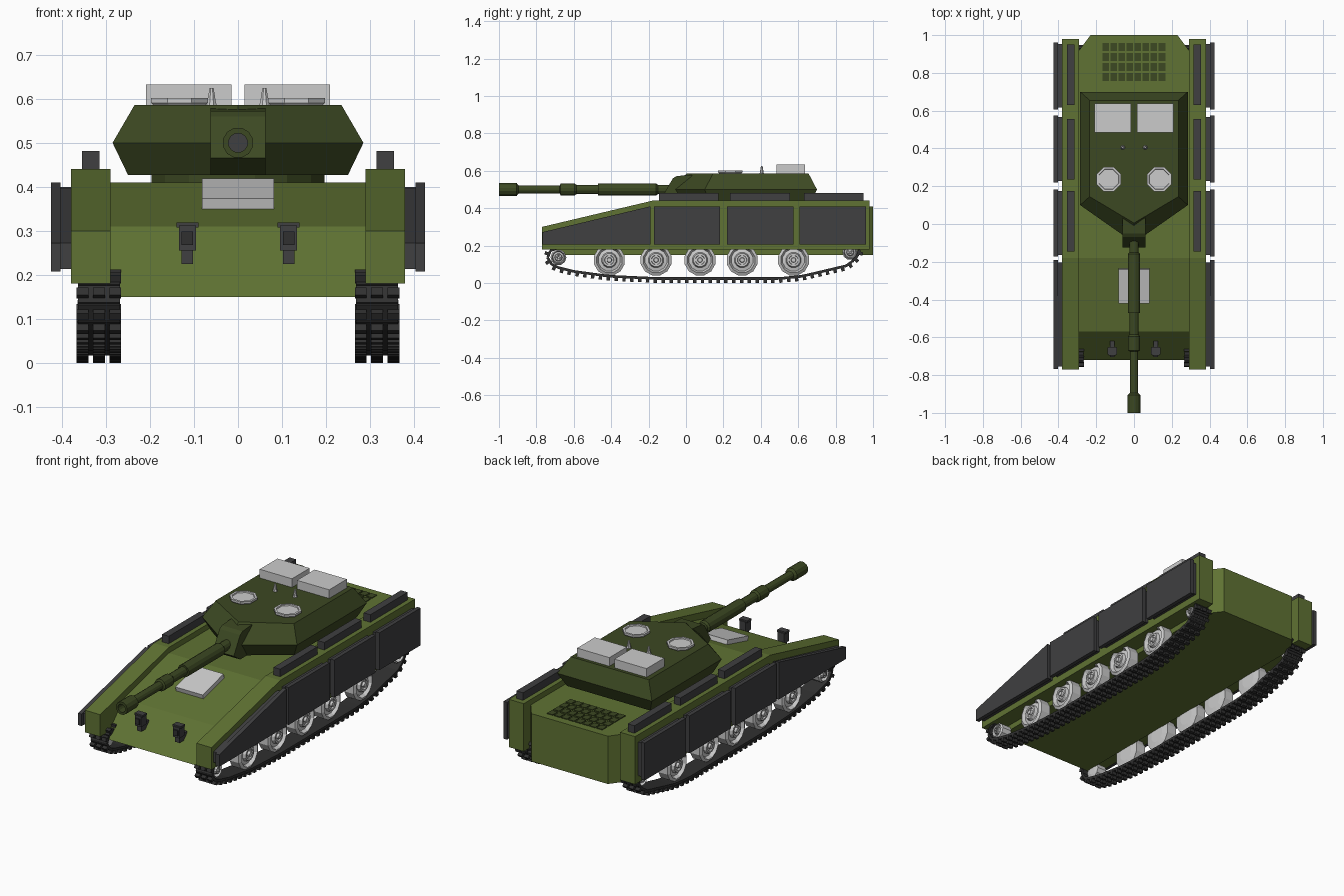
import bpy, bmesh, math
from mathutils import Matrix, Vector

if "Cube" in bpy.data.objects:
    bpy.data.objects.remove(bpy.data.objects["Cube"])


def material(name, rgb):
    m = bpy.data.materials.new(name)
    m.diffuse_color = (*rgb, 1)
    m.use_nodes = True
    m.node_tree.nodes["Principled BSDF"].inputs["Base Color"].default_value = m.diffuse_color
    return m


GREEN = material("hull_green", (0.115, 0.17, 0.033))
OLIVE = material("turret_olive", (0.045, 0.065, 0.016))
DARK = material("dark_grey", (0.05, 0.05, 0.052))
BLACK = material("track_black", (0.03, 0.03, 0.03))


def finish(bm, name, mat=None):
    bmesh.ops.recalc_face_normals(bm, faces=bm.faces)
    me = bpy.data.meshes.new(name)
    bm.to_mesh(me)
    bm.free()
    ob = bpy.data.objects.new(name, me)
    bpy.context.collection.objects.link(ob)
    if mat:
        me.materials.append(mat)
    return ob


def loft(rings, name, mat=None):
    """Closed solid through rings of equal point count, with end caps."""
    bm = bmesh.new()
    vs = [[bm.verts.new(p) for p in r] for r in rings]
    n = len(vs[0])
    for a, b in zip(vs, vs[1:]):
        for i in range(n):
            bm.faces.new((a[i], a[(i + 1) % n], b[(i + 1) % n], b[i]))
    bm.faces.new(vs[0])
    bm.faces.new(vs[-1])
    return finish(bm, name, mat)


def prism(x0, x1, profile, name, mat=None):
    return loft([[(x, y, z) for y, z in profile] for x in (x0, x1)], name, mat)


def box(x0, x1, y0, y1, z0, z1, name, mat=None):
    return prism(x0, x1, [(y0, z0), (y1, z0), (y1, z1), (y0, z1)], name, mat)


def lathe(profile, sides, origin, axis, name, mat=None):
    """Profile of (radius, distance along axis), turned about the axis."""
    q = Vector((0, 0, 1)).rotation_difference(Vector(axis))
    o = Vector(origin)
    rings = []
    for r, d in profile:
        rings.append([o + q @ Vector((r * math.cos(a), r * math.sin(a), d))
                      for a in (2 * math.pi * (i + .5) / sides for i in range(sides))])
    return loft(rings, name, mat)


# Hull with chamfered rear corners
hull = prism(-.29, .29, [(-.72, .15), (1, .15), (1, .41), (-.18, .41), (-.57, .31)], "hull", GREEN)
bm = bmesh.new()
bm.from_mesh(hull.data)
for s in (-1, 1):
    bmesh.ops.bisect_plane(bm, geom=bm.verts[:] + bm.edges[:] + bm.faces[:],
                           plane_co=(s * .23, 1, 0), plane_no=(s * .8, .6, 0), clear_outer=True)
    bmesh.ops.holes_fill(bm, edges=[e for e in bm.edges if e.is_boundary])
bmesh.ops.recalc_face_normals(bm, faces=bm.faces)
bm.to_mesh(hull.data)
bm.free()

# Engine grille
for i in range(8):
    for j in range(4):
        x, y = -.167 + i * .0425, .757 + j * .053
        box(x, x + .035, y, y + .042, .405, .414, "grille_cell", OLIVE)

# Sloped hatch on the glacis
t = Vector((.39, .10)).normalized()
a, b = Vector((-.415, .350)), Vector((-.235, .396))
n = Vector((-t.y, t.x)) * .024
prism(-.082, .082, [a, b, b + n, a + n], "driver_hatch")

# Track path (y, z), lower run first
PATH = [Vector(p) for p in [(-.74, .135), (-.712, .09), (-.6, .062), (-.41, .036), (-.15, .024),
        (.5, .024), (.62, .036), (.87, .095), (.935, .165), (.91, .21), (-.69, .188), (-.73, .17)]]


def track(cx):
    segs = [(p, PATH[(i + 1) % len(PATH)]) for i, p in enumerate(PATH)]
    total = sum((q - p).length for p, q in segs)
    count = round(total / .042)
    step = total / count
    bm = bmesh.new()

    def point(d):
        d %= total
        for p, q in segs:
            l = (q - p).length
            if d <= l:
                return p.lerp(q, d / l)
            d -= l
        return segs[0][0]

    for k in range(count):
        p, q = point(k * step), point((k + 1) * step)
        c, d = (p + q) / 2, (q - p).normalized()
        rot = Matrix(((1, 0, 0, cx), (0, d.x, -d.y, c.x), (0, d.y, d.x, c.y), (0, 0, 0, 1)))
        parts = [((0, 0, 0), (.096, (q - p).length * 1.02, .014))]
        parts += [((o, 0, -.014), (.027, .018, .02)) for o in (-.037, 0, .037)]
        for loc, size in parts:
            bmesh.ops.create_cube(bm, size=1, matrix=rot @ Matrix.Translation(loc)
                                  @ Matrix.Diagonal((*size, 1)))
    return finish(bm, "track", BLACK)


WHEEL = [(.045, -.035), (.085, -.03), (.085, .026), (.07, .034), (.06, .016), (.042, .02),
         (.036, .036), (.026, .036), (.024, .028), (.014, .028), (.012, .042)]

for s in (-1, 1):
    # Fender
    prism(s * .29, s * .38, [(-.77, .18), (.98, .18), (.98, .44), (-.18, .44), (-.77, .30)],
          "fender", GREEN)
    # Skirt panels: sloped front one and three rectangles, each in two layers
    panels = [[(-.768, .207), (-.19, .207), (-.19, .41), (-.768, .272)]]
    panels += [[(y, .207), (y + .355, .207), (y + .355, .41), (y, .41)] for y in (-.172, .22, .607)]
    for pts in panels:
        c = sum((Vector(p) for p in pts), Vector((0, 0))) / 4
        inner = [c + Vector(((p[0] - c.x) * .95, (p[1] - c.y) * .9)) for p in pts]
        prism(s * .38, s * .403, inner, "skirt_mount", DARK)
        prism(s * .403, s * .425, pts, "skirt_panel", DARK)
    # Stowage boxes on the fenders
    for y in (-.145, .235, .63):
        box(s * .315, s * .355, y, y + .32, .435, .481, "fender_box", DARK)
    # Running gear
    track(s * .316)
    for y in (-.41, -.16, .075, .30, .575):
        lathe(WHEEL, 12, (s * .323, y, .123), (s, 0, 0), "road_wheel")
    for y, z in ((-.682, .137), (.878, .165)):
        lathe([(r * .5, d) for r, d in WHEEL], 10, (s * .323, y, z), (s, 0, 0), "end_wheel")
    # Headlamps
    x = s * .115
    box(x - .013, x + .013, -.685, -.62, .225, .265, "lamp_bracket", DARK)
    box(x - .019, x + .019, -.695, -.65, .255, .312, "lamp_body", DARK)
    box(x - .025, x + .025, -.69, -.655, .308, .319, "lamp_hood", DARK)
    box(x - .013, x + .013, -.703, -.69, .268, .298, "lamp_lens", BLACK)
    # Turret roof fittings
    box(s * .015, s * .209, .485, .637, .58, .633, "roof_box")
    lathe([(.062, 0), (.07, .008), (.07, .019), (.058, .019), (.056, .013)], 8,
          (s * .133, .237, .583), (0, 0, 1), "crew_hatch")
    lathe([(.013, 0), (.010, .012), (.005, .042)], 8, (s * .06, .405, .583), (0, 0, 1), "antenna_base")


# Turret: three five-sided rings
def turret_ring(w, back, shoulder, apex, z):
    return [(-w, back, z), (w, back, z), (w, shoulder, z), (0, apex, z), (-w, shoulder, z)]


loft([turret_ring(.25, .665, .125, -.055, .427), turret_ring(.285, .70, .10, -.10, .50),
      turret_ring(.235, .655, .145, .005, .586)], "turret", OLIVE)
lathe([(.2, 0), (.2, .03)], 16, (0, .36, .40), (0, 0, 1), "turret_ring", OLIVE)

# Gun mantlet and barrel
prism(-.062, .062, [(-.07, .427), (-.125, .465), (-.07, .56), (-.05, .572), (.06, .58), (.06, .427)],
      "mantlet", OLIVE)
lathe([(.026, .07), (.026, .15), (.034, .16), (.034, .47), (.025, .47), (.025, .585),
       (.033, .595), (.033, .67), (.022, .675), (.022, .895), (.035, .905), (.035, 1.0),
       (.022, 1.0), (.022, .93)], 12, (0, 0, .50), (0, -1, 0), "gun_barrel", OLIVE)
lathe([(.022, .93), (.022, .94)], 12, (0, 0, .50), (0, -1, 0), "bore", DARK)
